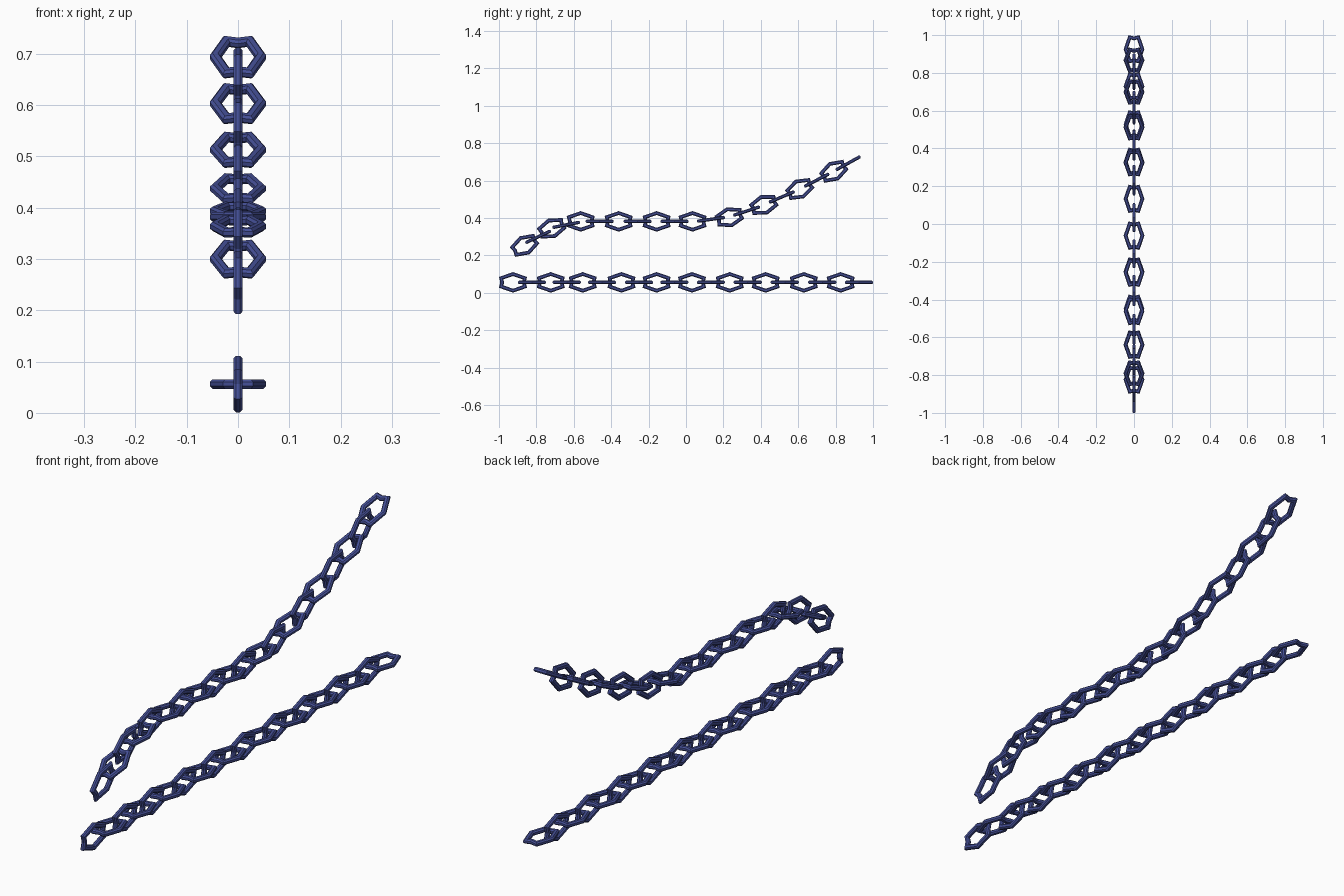
import bpy, bmesh
from math import radians
from mathutils import Matrix

if "Cube" in bpy.data.objects:
    bpy.data.objects.remove(bpy.data.objects["Cube"])

mat = bpy.data.materials.new("dark_blue")
mat.diffuse_color = (0.06, 0.08, 0.31, 1)
mat.use_nodes = True
mat.node_tree.nodes["Principled BSDF"].inputs["Base Color"].default_value = mat.diffuse_color


def loop(side, corner, notch):
    # eight-point link outline with slightly pinched ends
    (cx, cy) = corner
    return [(0, side), (cx, cy), (notch, 0), (cx, -cy),
            (0, -side), (-cx, -cy), (-notch, 0), (-cx, cy)]


# one faceted link, lying flat, long axis along local x
OUTER = loop(0.055, (0.075, 0.029), 0.068)
INNER = loop(0.034, (0.052, 0.016), 0.047)
T = 0.009
SECTION = [(0, -0.45), (0.25, -1), (0.75, -1), (1, -0.45),
           (1, 0.45), (0.75, 1), (0.25, 1), (0, 0.45)]

bm = bmesh.new()
rings = []
for o, i in zip(OUTER, INNER):
    rings.append([bm.verts.new((o[0] + (i[0] - o[0]) * s,
                                o[1] + (i[1] - o[1]) * s, t * T))
                  for s, t in SECTION])
for a in range(8):
    r, q = rings[a], rings[(a + 1) % 8]
    for b in range(8):
        c = (b + 1) % 8
        bm.faces.new((r[b], r[c], q[c], q[b]))
bmesh.ops.recalc_face_normals(bm, faces=bm.faces)
mesh = bpy.data.meshes.new("chain_link")
bm.to_mesh(mesh)
bm.free()
mesh.materials.append(mat)


def link(name, y, z, pitch, upright):
    ob = bpy.data.objects.new(name, mesh)
    bpy.context.collection.objects.link(ob)
    roll = Matrix.Rotation(radians(90 if upright else 0), 4, 'X')
    ob.matrix_world = (Matrix.Translation((0, y, z))
                       @ Matrix.Rotation(radians(pitch), 4, 'X')
                       @ Matrix.Rotation(radians(90), 4, 'Z') @ roll)


def chain(name, uprights, last):
    # upright links at the given stations, flat links halfway between them
    stations = uprights + [last]
    for n, (y, z, p) in enumerate(uprights):
        link(f"{name}_upright_link_{n}", y, z, p, True)
        if n < len(uprights) - 1:
            y2, z2, p2 = stations[n + 1]
            link(f"{name}_flat_link_{n}", (y + y2) / 2, (z + z2) / 2, (p + p2) / 2, False)
    link(f"{name}_flat_link_end", *last, False)


# straight lower chain
ys = [-0.925, -0.723, -0.552, -0.345, -0.157, 0.032, 0.234, 0.426, 0.63, 0.827]
chain("straight_chain", [(y, 0.056, 0) for y in ys], (0.925, 0.056, 0))

# curved upper chain
chain("curved_chain",
      [(-0.863, 0.254, 29), (-0.718, 0.345, 22), (-0.563, 0.382, 0),
       (-0.36, 0.382, 0), (-0.157, 0.382, 0), (0.035, 0.382, 0),
       (0.232, 0.404, 16), (0.416, 0.47, 20), (0.608, 0.555, 26),
       (0.79, 0.65, 29)],
      (0.867, 0.693, 29))
